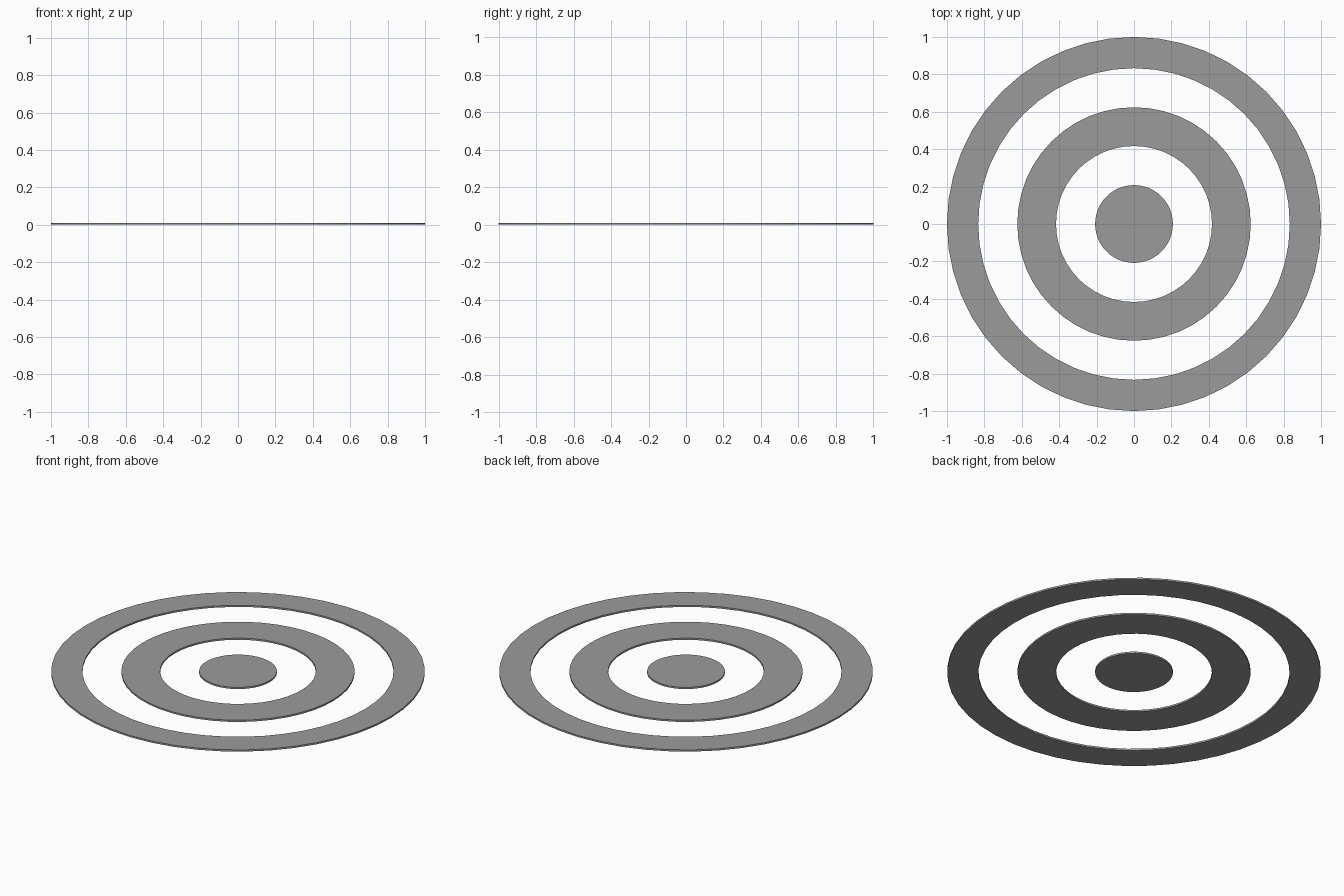
import bpy, bmesh
from math import cos, sin, tau

if "Cube" in bpy.data.objects:
    bpy.data.objects.remove(bpy.data.objects["Cube"])

SEGMENTS = 48
THICKNESS = 0.01

# Dark grey finish shared by all parts
dark = bpy.data.materials.new("dark_grey")
dark.diffuse_color = (0.33, 0.33, 0.33, 1)
dark.use_nodes = True
dark.node_tree.nodes["Principled BSDF"].inputs["Base Color"].default_value = dark.diffuse_color


def lathe(name, profile, solid=False):
    """Spin a (radius, z) section round z; a solid one is capped top and bottom."""
    bm = bmesh.new()
    loops = [[bm.verts.new((r * cos(tau * i / SEGMENTS), r * sin(tau * i / SEGMENTS), z))
              for i in range(SEGMENTS)] for r, z in profile]
    pairs = list(zip(loops, loops[1:]))
    if solid:
        bm.faces.new(loops[0])
        bm.faces.new(loops[-1])
    else:
        pairs.append((loops[-1], loops[0]))
    for a, b in pairs:
        for i in range(SEGMENTS):
            j = (i + 1) % SEGMENTS
            bm.faces.new((a[i], a[j], b[j], b[i]))
    bmesh.ops.recalc_face_normals(bm, faces=bm.faces)
    mesh = bpy.data.meshes.new(name)
    bm.to_mesh(mesh)
    bm.free()
    mesh.materials.append(dark)
    obj = bpy.data.objects.new(name, mesh)
    bpy.context.collection.objects.link(obj)
    return obj


def ring(name, inner, outer):
    return lathe(name, [(inner, 0), (outer, 0), (outer, THICKNESS), (inner, THICKNESS)])


# Solid centre disc
lathe("centre_disc", [(0.208, 0), (0.208, THICKNESS)], solid=True)

# Two flat concentric rings
ring("middle_ring", 0.417, 0.624)
ring("outer_ring", 0.833, 1.0)
